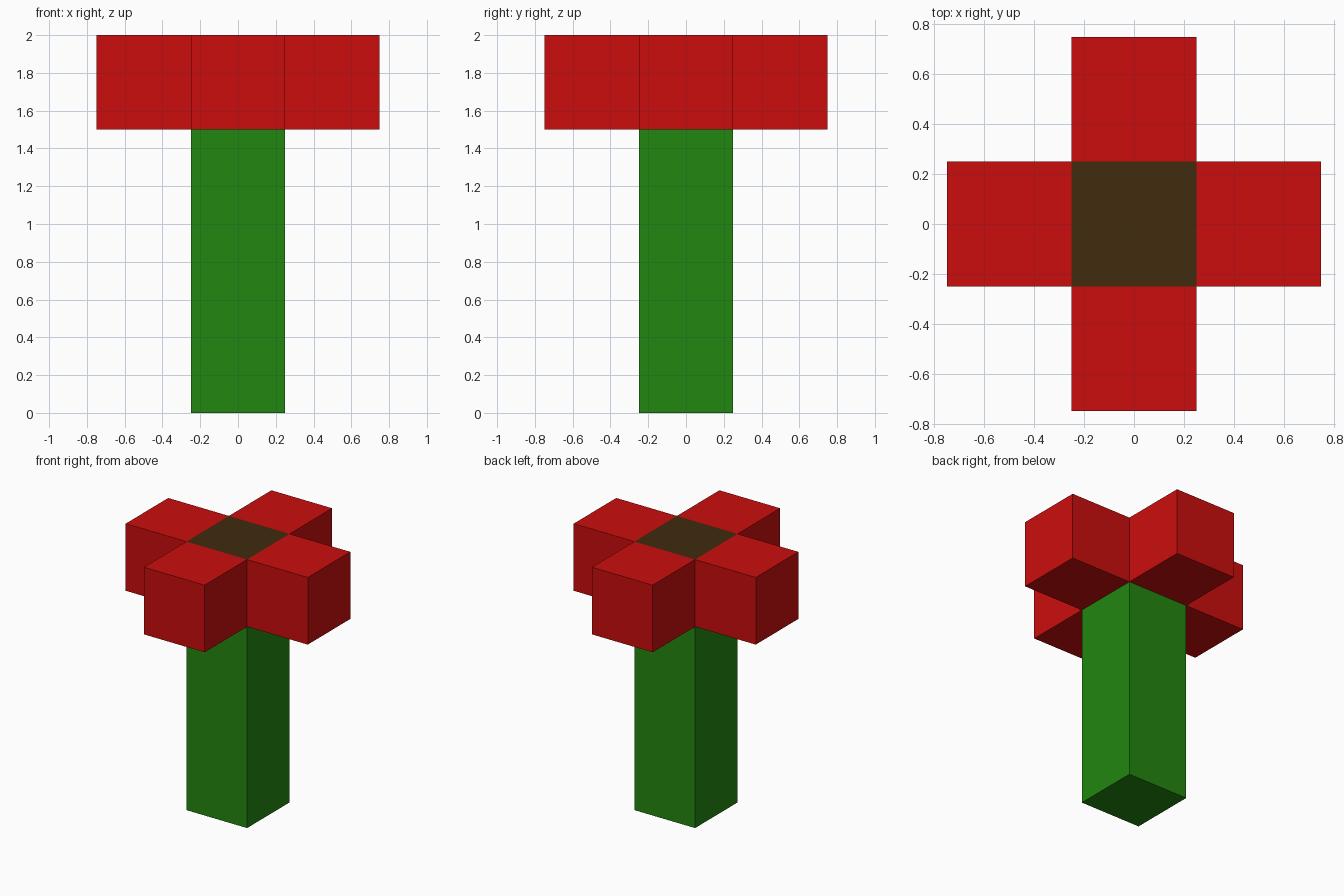
import bpy
import math

if "Cube" in bpy.data.objects:
    bpy.data.objects.remove(bpy.data.objects["Cube"])


def material(name, rgb):
    m = bpy.data.materials.new(name)
    m.diffuse_color = (*rgb, 1.0)
    m.use_nodes = True
    m.node_tree.nodes["Principled BSDF"].inputs["Base Color"].default_value = m.diffuse_color
    return m


red = material("petal red", (0.60, 0.004, 0.004))
green = material("stem green", (0.016, 0.24, 0.005))
brown = material("centre brown", (0.052, 0.024, 0.0045))


def box(name, centre, size, mat):
    bpy.ops.mesh.primitive_cube_add(size=1, location=centre)
    ob = bpy.context.object
    ob.name = name
    ob.scale = size
    bpy.ops.object.transform_apply(location=False, rotation=False, scale=True)
    ob.data.materials.append(mat)
    return ob


# Stem and flower centre
box("stem", (0, 0, 0.75), (0.5, 0.5, 1.5), green)
box("flower_centre", (0, 0, 1.75), (0.5, 0.5, 0.5), brown)

# Four petals around the centre
for name, dx, dy in (("right", 1, 0), ("back", 0, 1), ("left", -1, 0), ("front", 0, -1)):
    box(name + "_petal", (dx * 0.5, dy * 0.5, 1.75), (0.5, 0.5, 0.5), red)
